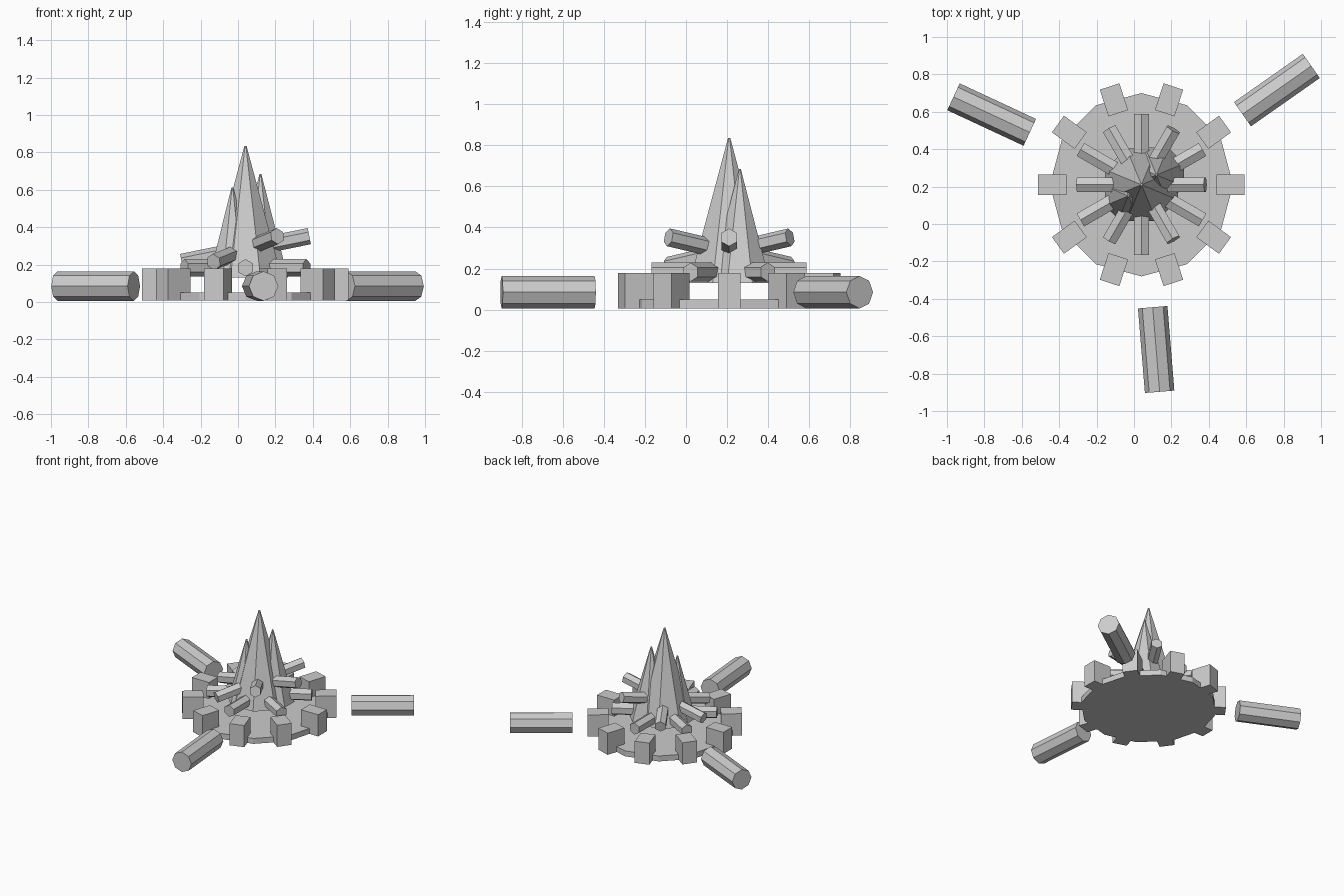
import bpy, bmesh, math
from mathutils import Vector, Matrix

if "Cube" in bpy.data.objects:
    bpy.data.objects.remove(bpy.data.objects["Cube"])

CX, CY = 0.04, 0.21  # centre of the fire pit


def finish(bm, name):
    mesh = bpy.data.meshes.new(name)
    bm.to_mesh(mesh)
    bm.free()
    obj = bpy.data.objects.new(name, mesh)
    bpy.context.collection.objects.link(obj)
    return obj


def rod(name, a, b, radius, sides):
    """Prism from a to b, with one long edge facing up."""
    a, b = Vector(a), Vector(b)
    z = (b - a).normalized()
    x = Vector((0, 0, 1)).cross(z).normalized()
    y = z.cross(x)
    m = Matrix((x, y, z)).transposed().to_4x4()
    m.translation = (a + b) / 2
    bm = bmesh.new()
    bmesh.ops.create_cone(bm, cap_ends=True, segments=sides, radius1=radius,
                          radius2=radius, depth=(b - a).length, matrix=m)
    return finish(bm, name)


def cone(name, x, y, z0, z1, r1, r2, sides, turn=0.0):
    m = Matrix.Translation((x, y, (z0 + z1) / 2)) @ Matrix.Rotation(turn, 4, 'Z')
    bm = bmesh.new()
    bmesh.ops.create_cone(bm, cap_ends=True, segments=sides, radius1=r1,
                          radius2=r2, depth=z1 - z0, matrix=m)
    return finish(bm, name)


# Ash bed
cone("ash_bed", CX, CY, 0.007, 0.05, 0.49, 0.49, 12)

# Ring of stones
for i in range(10):
    a = i * math.tau / 10
    m = (Matrix.Translation((CX, CY, 0.0925)) @ Matrix.Rotation(a, 4, 'Z')
         @ Matrix.Translation((0.477, 0, 0)) @ Matrix.Diagonal((0.15, 0.11, 0.171, 1)))
    bm = bmesh.new()
    bmesh.ops.create_cube(bm, size=1, matrix=m)
    finish(bm, f"ring_stone_{i}")

# Crossed firewood: a level layer and a tilted layer
for i in range(3):
    a = math.radians(30 + 60 * i)
    d = Vector((math.cos(a), math.sin(a), 0)) * 0.377
    c = Vector((CX, CY, 0.183))
    rod(f"lower_firewood_{i}", c - d, c + d, 0.046, 6)

    a = math.radians(-60 + 60 * i)
    t = 0.2
    d = Vector((math.cos(a) * math.cos(t), math.sin(a) * math.cos(t), math.sin(t))) * 0.348
    c = Vector((CX, CY, 0.283))
    rod(f"upper_firewood_{i}", c - d, c + d, 0.044, 6)

# Flames
turn = math.pi / 8
cone("main_flame", CX, CY, 0.13, 0.835, 0.21, 0.006, 8, turn)
cone("right_flame", 0.12, 0.262, 0.13, 0.685, 0.16, 0.005, 8, turn)
cone("left_flame", -0.03, 0.15, 0.13, 0.612, 0.135, 0.005, 8, turn)

# Seating logs around the pit
seats = [((0.10, -0.445), (0.137, -0.897)),
         ((0.58, 0.587), (0.948, 0.845)),
         ((-0.557, 0.49), (-0.965, 0.68))]
for i, (p, q) in enumerate(seats):
    rod(f"seat_log_{i}", (*p, 0.085), (*q, 0.085), 0.079, 8)
